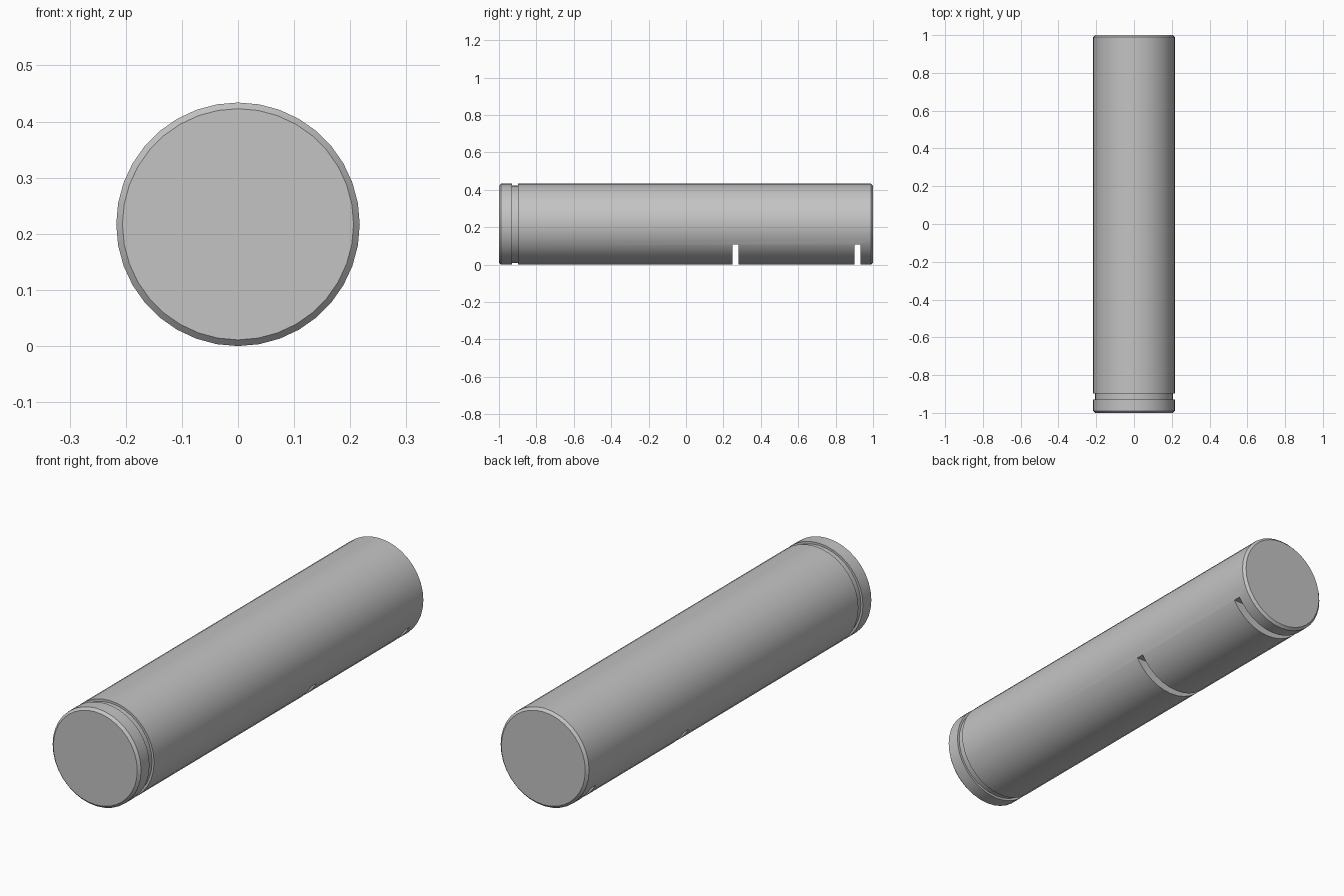
import bpy
import bmesh
import math
from mathutils import Vector, Matrix

cube = bpy.data.objects.get("Cube")
if cube:
    bpy.data.objects.remove(cube, do_unlink=True)

RADIUS = 0.217
CHAMFER = 0.011
GROOVE = 0.207
SEGMENTS = 36

steel = bpy.data.materials.new("grey steel")
steel.use_nodes = True
colour = (0.55, 0.55, 0.55, 1)
steel.diffuse_color = colour
steel.node_tree.nodes["Principled BSDF"].inputs["Base Color"].default_value = colour


def add_object(name, bm):
    bmesh.ops.recalc_face_normals(bm, faces=bm.faces)
    mesh = bpy.data.meshes.new(name)
    bm.to_mesh(mesh)
    bm.free()
    mesh.materials.append(steel)
    obj = bpy.data.objects.new(name, mesh)
    bpy.context.collection.objects.link(obj)
    return obj


# Round pin: chamfered ends and a retaining groove, as (radius, y) along the axis
profile = [
    (RADIUS - CHAMFER, -1), (RADIUS, -1 + CHAMFER),
    (RADIUS, -0.93), (GROOVE, -0.93), (GROOVE, -0.898), (RADIUS, -0.898),
    (RADIUS, 1 - CHAMFER), (RADIUS - CHAMFER, 1),
]
bm = bmesh.new()
rings = []
for r, y in profile:
    angles = [math.tau * i / SEGMENTS for i in range(SEGMENTS)]
    rings.append([bm.verts.new((r * math.cos(a), y, RADIUS + r * math.sin(a))) for a in angles])
for a, b in zip(rings, rings[1:]):
    for i in range(SEGMENTS):
        j = (i + 1) % SEGMENTS
        bm.faces.new((a[i], a[j], b[j], b[i]))
bm.faces.new(rings[0])
bm.faces.new(rings[-1])
pin = add_object("pin", bm)
bpy.context.view_layer.objects.active = pin
pin.select_set(True)

# Two keeper slots sawn straight across the underside
for y in (0.265, 0.917):
    bm = bmesh.new()
    bmesh.ops.create_cube(bm, size=1, matrix=Matrix.LocRotScale(
        Vector((0, y, 0.009)), None, Vector((0.6, 0.034, 0.2))))
    cutter = add_object("slot_cutter", bm)
    cutter.hide_render = True
    cut = pin.modifiers.new("slot", "BOOLEAN")
    cut.operation = "DIFFERENCE"
    cut.solver = "EXACT"
    cut.object = cutter
    bpy.ops.object.modifier_apply(modifier=cut.name)
    bpy.data.objects.remove(cutter, do_unlink=True)

bpy.ops.object.shade_smooth_by_angle(angle=math.radians(30))
